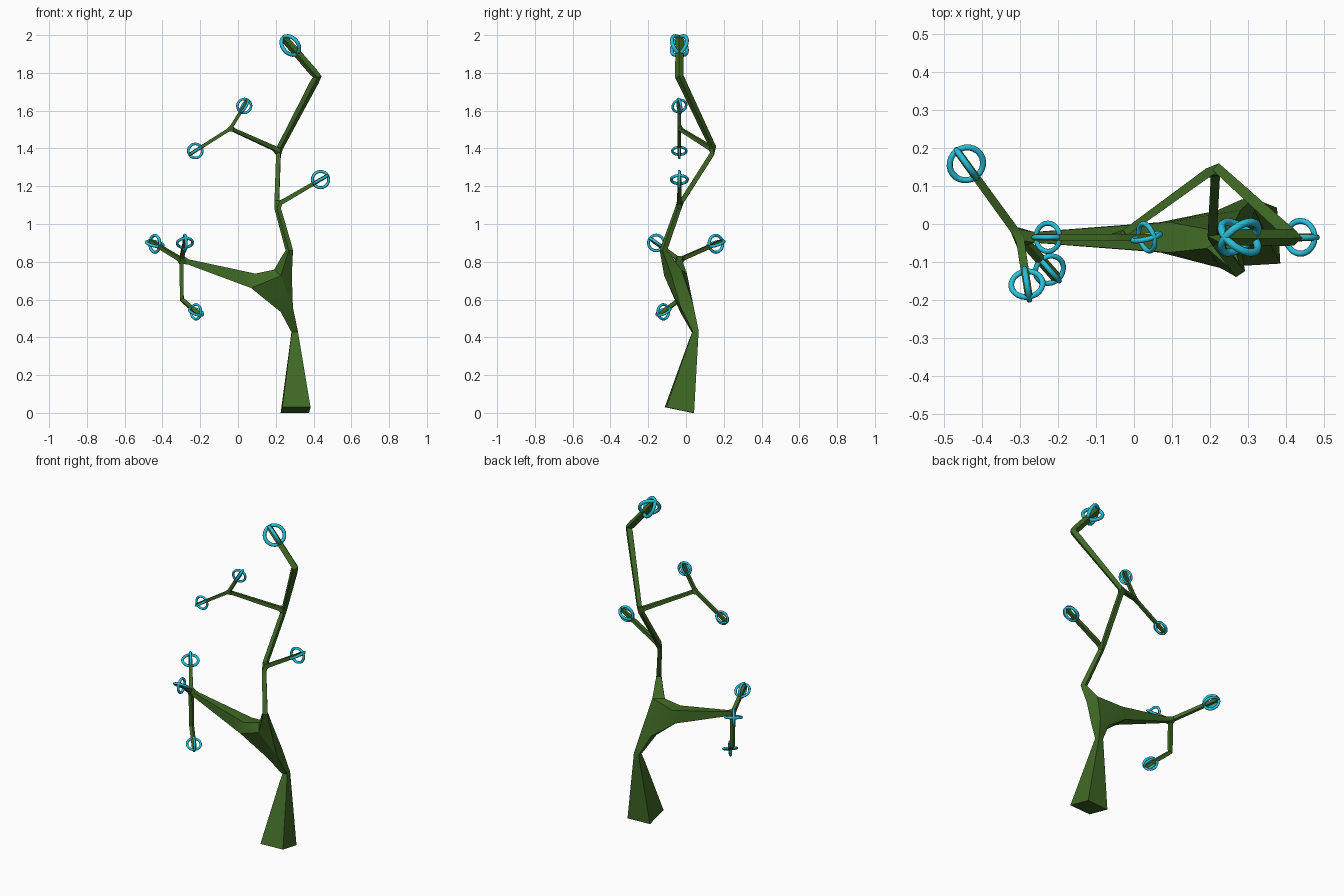
import bpy, math
from mathutils import Vector, Matrix

if "Cube" in bpy.data.objects:
    bpy.data.objects.remove(bpy.data.objects["Cube"])


def material(name, rgb):
    m = bpy.data.materials.new(name)
    m.diffuse_color = (*rgb, 1)
    m.use_nodes = True
    m.node_tree.nodes["Principled BSDF"].inputs["Base Color"].default_value = m.diffuse_color
    return m


GREEN = material("bark green", (0.05, 0.14, 0.018))
CYAN = material("ring cyan", (0.02, 0.53, 0.70))

# Branch nodes: name -> (position, half width)
Y = -0.035
nodes = {
    "base": ((0.305, Y, 0.015), 0.075),
    "knee": ((0.30, 0.05, 0.43), 0.016),
    "fork": ((0.215, Y, 0.66), 0.05),
    "bend": ((0.272, -0.12, 0.86), 0.014),
    "mid": ((0.205, Y, 1.10), 0.012),
    "elbow": ((0.215, 0.15, 1.39), 0.012),
    "high": ((0.42, Y, 1.78), 0.016),
    "left": ((-0.30, Y, 0.81), 0.011),
    "drop": ((-0.297, Y, 0.60), 0.010),
    "upper": ((-0.04, Y, 1.505), 0.009),
}
links = [("base", "knee"), ("knee", "fork"), ("fork", "bend"), ("bend", "mid"),
         ("mid", "elbow"), ("elbow", "high"), ("fork", "left"), ("left", "drop"),
         ("elbow", "upper")]

# Ringed twig ends: parent node, ring centre, outer ring radius, roll, half width
tips = [
    ("high", (0.277, Y, 1.945), 0.067, 45, 0.015),
    ("mid", (0.437, Y, 1.235), 0.051, 0, 0.010),
    ("upper", (0.033, Y, 1.625), 0.044, 15, 0.009),
    ("upper", (-0.226, Y, 1.387), 0.044, 0, 0.009),
    ("left", (-0.44, 0.158, 0.895), 0.053, 0, 0.010),
    ("left", (-0.281, -0.158, 0.90), 0.049, 0, 0.010),
    ("drop", (-0.222, -0.12, 0.535), 0.046, 0, 0.010),
]

# Crossed pair of rings around each twig end
for i, (parent, c, r, roll, w) in enumerate(tips):
    c = Vector(c)
    d = (c - Vector(nodes[parent][0])).normalized()
    nodes[f"tip{i}"] = (tuple(c + d * r * 0.85), w)
    links.append((parent, f"tip{i}"))
    side = d.cross(Vector((0, 0, 1))).normalized()
    for k in range(2):
        normal = Matrix.Rotation(math.radians(roll + 90 * k), 3, d) @ side
        minor = r * 0.155
        bpy.ops.mesh.primitive_torus_add(
            location=c, rotation=normal.to_track_quat('Z', 'Y').to_euler(),
            major_radius=r - minor, minor_radius=minor,
            major_segments=24, minor_segments=8)
        ring = bpy.context.object
        ring.name = f"leaf_ring_{i}_{k}"
        ring.data.materials.append(CYAN)
        bpy.ops.object.shade_smooth()

# Trunk and branches: skinned skeleton
names = list(nodes)
mesh = bpy.data.meshes.new("tree")
mesh.from_pydata([nodes[n][0] for n in names],
                 [(names.index(a), names.index(b)) for a, b in links], [])
tree = bpy.data.objects.new("tree_branches", mesh)
bpy.context.collection.objects.link(tree)
mesh.materials.append(GREEN)
bpy.ops.object.select_all(action='DESELECT')
bpy.context.view_layer.objects.active = tree
tree.select_set(True)
bpy.ops.object.modifier_add(type='SKIN')
for n, s in zip(names, mesh.skin_vertices[0].data):
    s.radius = (nodes[n][1], nodes[n][1])
    s.use_root = n == "base"
bpy.ops.object.convert(target='MESH')
bpy.ops.object.shade_smooth_by_angle(angle=math.radians(30))
